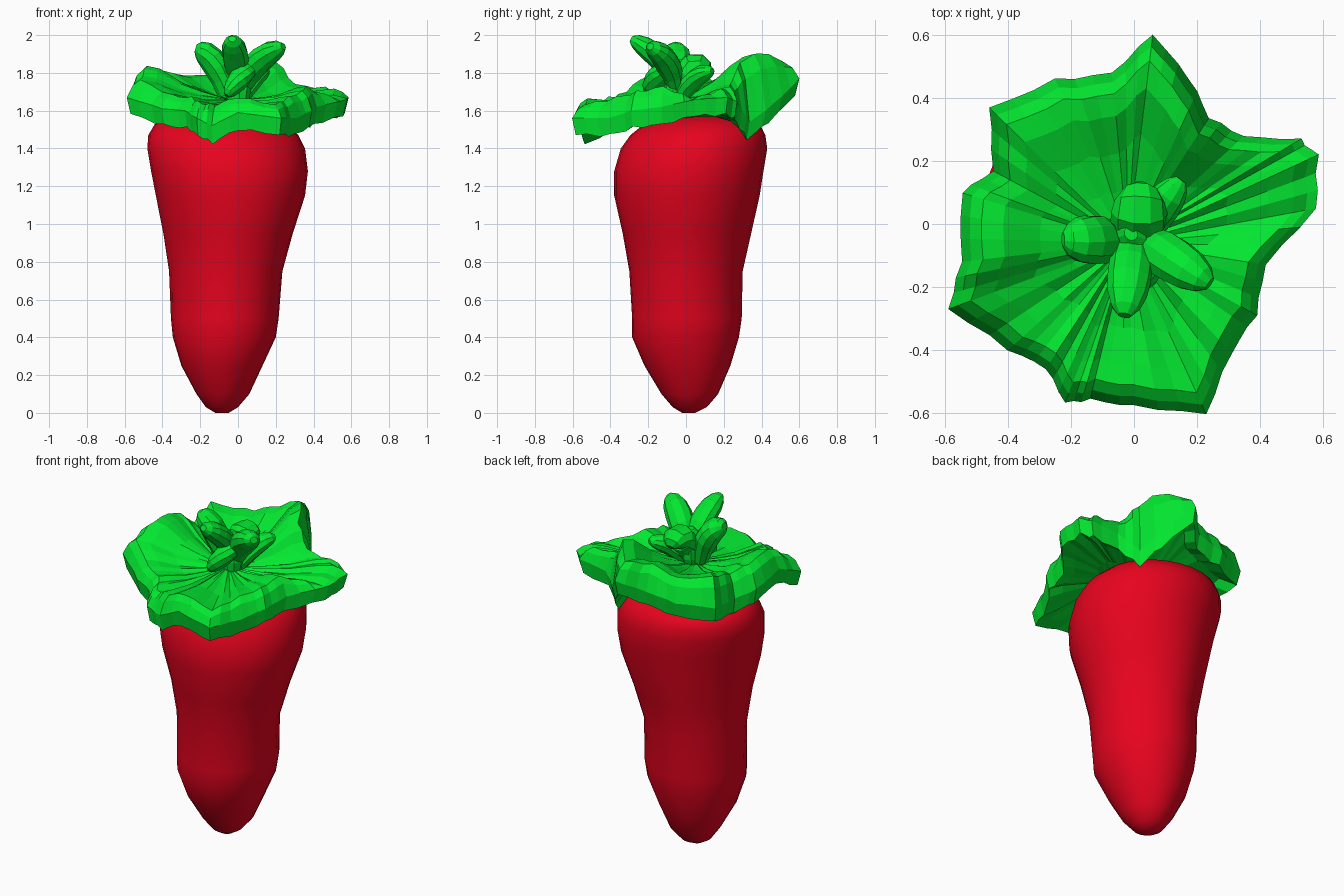
import bpy, bmesh, math
from mathutils import Vector

cube = bpy.data.objects.get("Cube")
if cube:
    bpy.data.objects.remove(cube, do_unlink=True)


def make_material(name, color):
    m = bpy.data.materials.new(name)
    m.use_nodes = True
    m.diffuse_color = color
    bsdf = m.node_tree.nodes["Principled BSDF"]
    bsdf.inputs["Base Color"].default_value = color
    bsdf.inputs["Roughness"].default_value = 0.6
    return m


red = make_material("fruit red", (0.8, 0.001, 0.013, 1))
green = make_material("leaf green", (0.001, 0.8, 0.03, 1))


def loft(name, rings, mat, smooth=False):
    """Skin a list of closed rings and cap both ends."""
    bm = bmesh.new()
    loops = [[bm.verts.new(p) for p in ring] for ring in rings]
    n = len(loops[0])
    for a, b in zip(loops, loops[1:]):
        for i in range(n):
            j = (i + 1) % n
            bm.faces.new((a[i], a[j], b[j], b[i]))
    bm.faces.new(loops[0])
    bm.faces.new(loops[-1])
    bmesh.ops.recalc_face_normals(bm, faces=bm.faces)
    for f in bm.faces:
        f.smooth = smooth
    mesh = bpy.data.meshes.new(name)
    bm.to_mesh(mesh)
    bm.free()
    mesh.materials.append(mat)
    obj = bpy.data.objects.new(name, mesh)
    bpy.context.collection.objects.link(obj)
    return obj


# Fruit: z, left and right edge in x, front and back edge in y
profile = [
    (0.00, -0.12, -0.05, -0.02, 0.05),
    (0.03, -0.17, 0.0, -0.07, 0.11),
    (0.10, -0.22, 0.06, -0.13, 0.17),
    (0.25, -0.30, 0.13, -0.22, 0.235),
    (0.40, -0.345, 0.20, -0.285, 0.28),
    (0.50, -0.355, 0.215, -0.285, 0.295),
    (0.75, -0.365, 0.235, -0.30, 0.30),
    (0.95, -0.395, 0.29, -0.335, 0.345),
    (1.15, -0.435, 0.355, -0.38, 0.39),
    (1.28, -0.46, 0.37, -0.38, 0.41),
    (1.40, -0.48, 0.355, -0.345, 0.43),
    (1.47, -0.475, 0.32, -0.295, 0.42),
    (1.53, -0.44, 0.25, -0.22, 0.39),
    (1.57, -0.30, 0.12, -0.10, 0.27),
]
SIDES = 28
rings = []
for z, x0, x1, y0, y1 in profile:
    waist = 0.05 * math.exp(-((z - 0.8) / 0.25) ** 2)
    ring = []
    for i in range(SIDES):
        a = math.tau * i / SIDES
        r = 1 - waist * max(0, math.sin(2 * a))
        ring.append(((x0 + x1) / 2 + (x1 - x0) / 2 * r * math.cos(a),
                     (y0 + y1) / 2 + (y1 - y0) / 2 * r * math.sin(a), z))
    rings.append(ring)
loft("fruit_body", rings, red, smooth=True)

# Leaf skirt: rim x, rim y, rim height, crest height
rim = [
    (0.58, 0.05, 1.63, 1.66), (0.585, 0.22, 1.64, 1.71), (0.53, 0.27, 1.62, 1.72),
    (0.35, 0.28, 1.60, 1.74), (0.24, 0.34, 1.51, 1.86), (0.18, 0.46, 1.60, 1.91),
    (0.06, 0.605, 1.74, 1.86), (-0.07, 0.48, 1.66, 1.83), (-0.25, 0.46, 1.63, 1.78),
    (-0.46, 0.37, 1.62, 1.81), (-0.45, 0.17, 1.60, 1.76), (-0.55, 0.10, 1.66, 1.82),
    (-0.55, -0.12, 1.70, 1.84), (-0.59, -0.27, 1.64, 1.76), (-0.40, -0.40, 1.58, 1.68),
    (-0.28, -0.46, 1.57, 1.67), (-0.22, -0.57, 1.53, 1.64), (-0.14, -0.56, 1.49, 1.63),
    (0.0, -0.58, 1.56, 1.67), (0.23, -0.605, 1.53, 1.63), (0.31, -0.41, 1.53, 1.67),
    (0.39, -0.29, 1.57, 1.70), (0.42, -0.13, 1.59, 1.73),
]
STEPS = 3
spokes = []
for k, p in enumerate(rim):
    q = rim[(k + 1) % len(rim)]
    for s in range(STEPS):
        v = Vector(p).lerp(Vector(q), s / STEPS)
        spokes.append((v, 0.008 * math.sin(s * math.tau / STEPS + k)))

heart = Vector((-0.02, -0.06))


def skirt_ring(t, height):
    """Ring at fraction t of the way to the rim."""
    out = []
    for v, wave in spokes:
        xy = heart.lerp(Vector(v[:2]), t + wave)
        out.append((xy.x, xy.y, height(v, wave)))
    return out


loft("leaf_skirt", [
    skirt_ring(0.06, lambda v, w: 1.66),
    skirt_ring(0.30, lambda v, w: 1.67 + 0.3 * (v[3] - 1.74) + w),
    skirt_ring(0.52, lambda v, w: 1.69 + 0.6 * (v[3] - 1.74) + w),
    skirt_ring(0.74, lambda v, w: 1.73 + 0.95 * (v[3] - 1.74) + w),
    skirt_ring(0.87, lambda v, w: v[3] + w),
    skirt_ring(0.94, lambda v, w: 0.75 * v[3] + 0.25 * v[2] + w),
    skirt_ring(0.995, lambda v, w: v[2] + 0.03),
    skirt_ring(0.96, lambda v, w: v[2] - 0.06 + w),
    skirt_ring(0.80, lambda v, w: 0.7 * v[2] + 0.3 * v[3] - 0.07 + w),
    skirt_ring(0.45, lambda v, w: 1.58),
    skirt_ring(0.08, lambda v, w: 1.55),
], green)


# Crown: plump curved leaves lofted along a bend
def crown_leaf(name, start, bend, tip, width):
    a, b, c = Vector(start), Vector(bend), Vector(tip)
    shape = [(0, 0.65), (0.2, 0.85), (0.4, 1), (0.6, 1), (0.78, 0.9), (0.92, 0.65), (1, 0.3)]
    out = []
    for t, r in shape:
        p = a * (1 - t) ** 2 + b * (2 * t * (1 - t)) + c * t * t
        d = ((b - a) * (1 - t) + (c - b) * t).normalized()
        side = d.cross(Vector((0.13, 0.21, 1))).normalized()
        up = side.cross(d)
        out.append([p + side * (width * r * math.cos(u)) + up * (width * 0.85 * r * math.sin(u))
                    for u in (math.tau * i / 10 for i in range(10))])
    return loft(name, out, green)


base = (0.0, -0.05, 1.62)
crown_leaf("crown_leaf_right", (-0.06, -0.05, 1.68), (-0.11, -0.05, 1.90), (-0.225, -0.05, 1.93), 0.08)
crown_leaf("crown_leaf_front", (0.0, -0.05, 1.75), (-0.01, -0.13, 1.90), (-0.03, -0.29, 1.98), 0.07)
crown_leaf("crown_leaf_left", (0.02, -0.05, 1.72), (0.09, -0.09, 1.89), (0.24, -0.19, 1.94), 0.075)
crown_leaf("crown_leaf_back", base, (0.02, 0.0, 1.92), (0.02, 0.12, 1.80), 0.09)
crown_leaf("crown_leaf_back_left", base, (0.07, 0.03, 1.80), (0.15, 0.14, 1.81), 0.06)
crown_leaf("crown_leaf_low", (0.06, -0.09, 1.83), (0.03, -0.16, 1.80), (-0.06, -0.19, 1.68), 0.065)
crown_leaf("crown_core", base, (0.0, -0.04, 1.72), (-0.01, -0.03, 1.87), 0.08)
